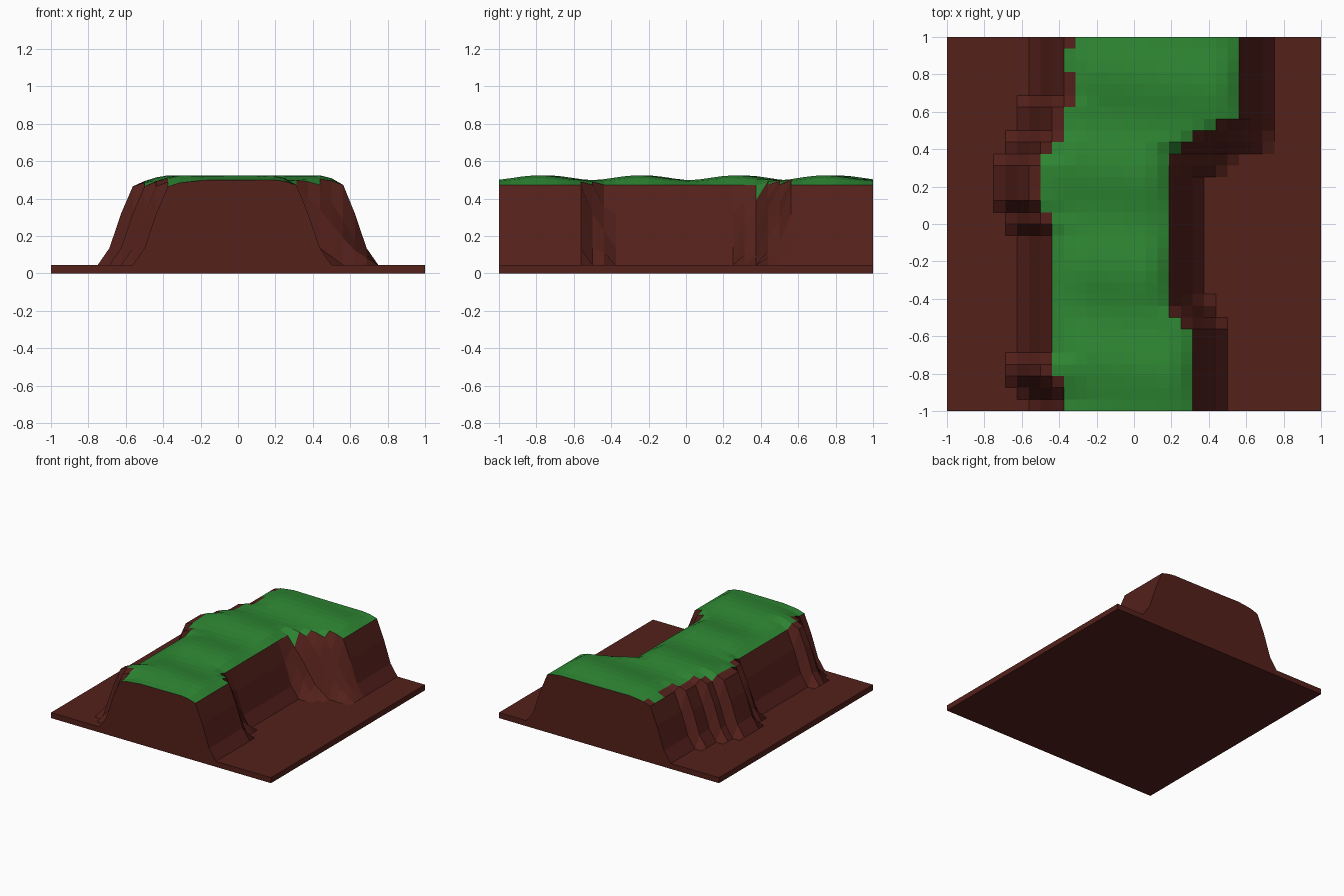
import bpy, bmesh, math

if "Cube" in bpy.data.objects:
    bpy.data.objects.remove(bpy.data.objects["Cube"])

N = 16          # grid cells per unit


def runs(*pairs):
    """Expand (count, value) pairs into one value per grid row, front to back."""
    return [v for n, v in pairs for _ in range(n)]


# foot and rim of both banks, in grid cells, one value per row (33 rows)
left_foot = runs((2, -9), (1, -10), (2, -11), (11, -10), (2, -11), (4, -12),
                 (2, -11), (3, -10), (6, -9))
right_foot = runs((8, 8), (2, 7), (11, 6), (1, 8), (1, 9), (10, 12))
right_rim = runs((8, 5), (1, 4), (14, 3), (1, 5), (1, 7), (8, 9))
# grass borders, one value per row of cells (32 rows)
grass_left = runs((3, -6), (14, -7), (5, -8), (1, -7), (3, -6), (3, -5), (2, -6), (1, -5))
grass_right = runs((7, 5), (1, 4), (14, 3), (1, 4), (1, 5), (1, 7), (7, 9))

PROFILE = [0.045, 0.135, 0.32, 0.465, 0.487, 0.497, 0.505]


def bank(d):
    """Height of the bank at d cells in from its foot."""
    d = max(0, min(d, len(PROFILE) - 1))
    k = min(int(d), len(PROFILE) - 2)
    return PROFILE[k] + (PROFILE[k + 1] - PROFILE[k]) * (d - k)


def height(i, j):
    r = j + N
    foot, rim = right_foot[r], right_rim[r]
    # the right slope is stretched where foot and rim lie further apart
    dr = (foot - i) * 3 / (foot - rim) if i > rim else 3 + rim - i
    z = min(bank(i - left_foot[r]), bank(dr) + (0.008 if dr >= 3 else 0))
    if z > 0.48:    # gentle waves along the plateau
        x, y = i / N, j / N
        z += min(1, (z - 0.48) / 0.02) * (0.006 + 0.013 * math.cos(
            2 * math.pi * (y - 0.27 + 0.12 * x) / 0.52))
    return z


def material(name, colour):
    m = bpy.data.materials.new(name)
    m.diffuse_color = (*colour, 1)
    m.use_nodes = True
    m.node_tree.nodes["Principled BSDF"].inputs["Base Color"].default_value = m.diffuse_color
    return m


bm = bmesh.new()
span = range(-N, N + 1)
v = {(i, j): bm.verts.new((i / N, j / N, height(i, j))) for j in span for i in span}

# terrain surface: grass on the plateau, earth elsewhere
for j in range(-N, N):
    for i in range(-N, N):
        f = bm.faces.new((v[i, j], v[i + 1, j], v[i + 1, j + 1], v[i, j + 1]))
        f.material_index = int(grass_left[j + N] <= i < grass_right[j + N])

# straight outer walls and flat underside
rim = [(i, -N) for i in range(-N, N)] + [(N, j) for j in range(-N, N)]
rim += [(-i, -j) for i, j in rim]
low = [bm.verts.new((i / N, j / N, 0)) for i, j in rim]
for k in range(len(rim)):
    n = (k + 1) % len(rim)
    bm.faces.new((low[k], low[n], v[rim[n]], v[rim[k]]))
bm.faces.new(low[::-1])

mesh = bpy.data.meshes.new("cliff_terrain")
bm.to_mesh(mesh)
bm.free()
mesh.materials.append(material("earth", (0.09, 0.015, 0.011)))
mesh.materials.append(material("grass", (0.027, 0.24, 0.033)))
bpy.context.collection.objects.link(bpy.data.objects.new("cliff_terrain", mesh))
